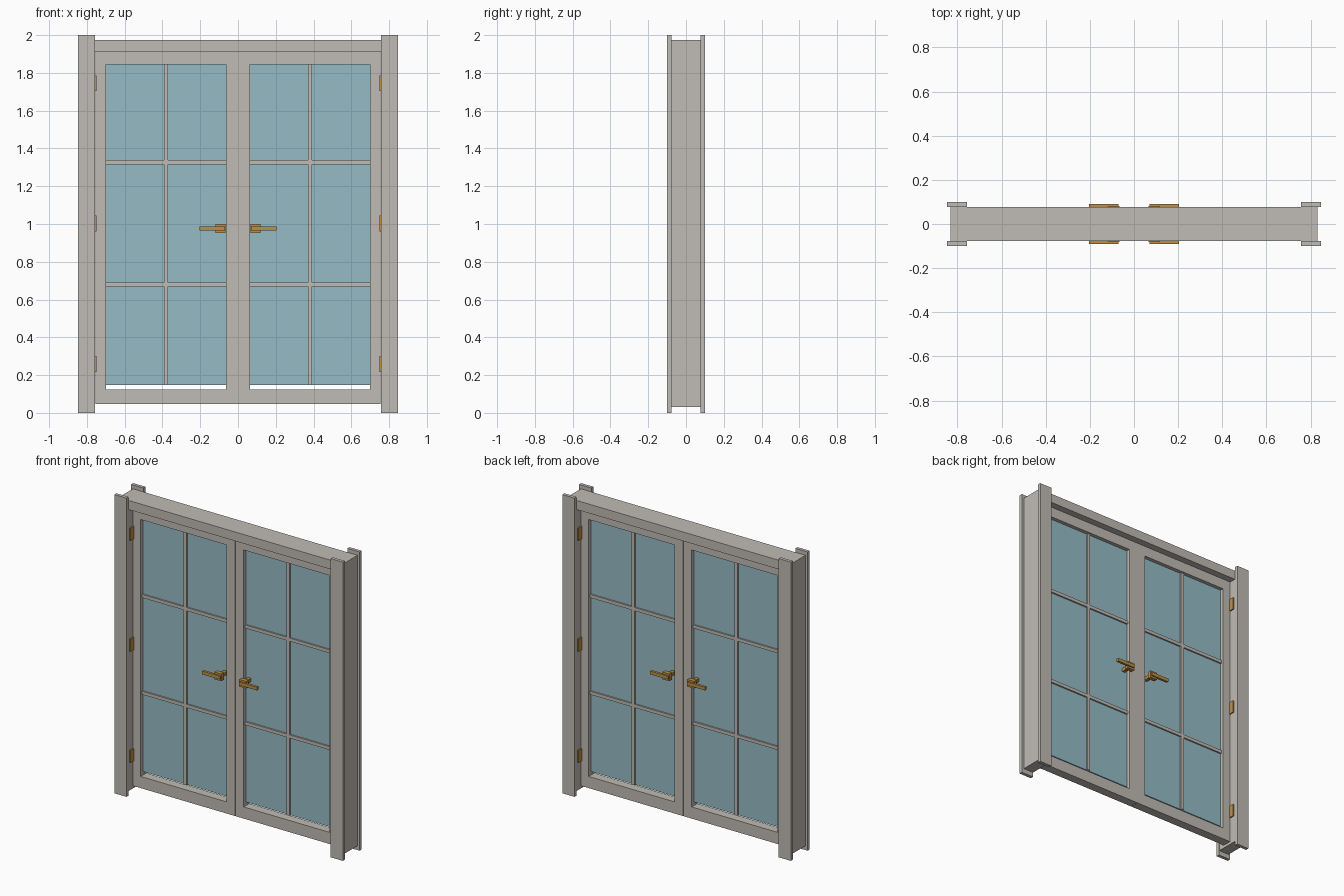
import bpy
import bmesh
from mathutils import Matrix, Vector

cube = bpy.data.objects.get("Cube")
if cube:
    bpy.data.objects.remove(cube, do_unlink=True)


def make_material(name, rgb):
    mat = bpy.data.materials.new(name)
    mat.use_nodes = True
    colour = (*rgb, 1.0)
    mat.diffuse_color = colour
    mat.node_tree.nodes["Principled BSDF"].inputs["Base Color"].default_value = colour
    return mat


stone_grey = make_material("warm grey paint", (0.53, 0.50, 0.46))
glass_blue = make_material("blue glass", (0.30, 0.50, 0.56))
brass = make_material("brass", (0.52, 0.28, 0.06))


def box(bm, xs, ys, zs):
    """Add a box spanning the given x, y and z ranges."""
    lo, hi = (Vector(c) for c in zip(*(sorted(r) for r in (xs, ys, zs))))
    matrix = Matrix.Translation((lo + hi) / 2) @ Matrix.Diagonal((*(hi - lo), 1))
    bmesh.ops.create_cube(bm, size=1, matrix=matrix)


def build(name, mat, boxes):
    """Make one object from a list of boxes."""
    bm = bmesh.new()
    for ranges in boxes:
        box(bm, *ranges)
    mesh = bpy.data.meshes.new(name)
    bm.to_mesh(mesh)
    bm.free()
    mesh.materials.append(mat)
    obj = bpy.data.objects.new(name, mesh)
    bpy.context.collection.objects.link(obj)
    return obj


# Main dimensions
jamb_in, jamb_out = 0.757, 0.832
frame_y = (-0.076, 0.076)
door_y = (-0.03, 0.03)
base_z, door_z, door_top, frame_top = 0.03, 0.047, 1.914, 1.975
stile_in, stile_out = 0.063, 0.70
rail_low, glass_low, rail_high = 0.125, 0.148, 1.845

# Header between the jambs
build("header", stone_grey, [((-jamb_in, jamb_in), frame_y, (door_top, frame_top))])

for side, s in (("left", 1), ("right", -1)):
    def span(a, b):
        return (s * a, s * b)

    # Side jamb and the tall trim boards on both of its faces
    build(side + "_jamb", stone_grey,
          [(span(jamb_in, jamb_out), frame_y, (base_z, frame_top))])
    for face, f in (("front", -1), ("back", 1)):
        build(f"{side}_{face}_trim", stone_grey,
              [(span(0.756, 0.846), (f * 0.078, f * 0.1), (0, 2))])

    # Door leaf: two stiles and two rails
    build(side + "_door_frame", stone_grey, [
        (span(0.001, stile_in), door_y, (door_z, door_top)),
        (span(stile_out, 0.755), door_y, (door_z, door_top)),
        (span(stile_in, stile_out), door_y, (door_z, rail_low)),
        (span(stile_in, stile_out), door_y, (rail_high, door_top)),
    ])

    # Glass pane, stopping just above the bottom rail
    build(side + "_glass", glass_blue,
          [(span(stile_in, stile_out), (-0.005, 0.005), (glass_low, rail_high))])

    # Glazing bars
    bars = [(span(0.37, 0.392), (-0.015, 0.015), (glass_low, rail_high))]
    for z in (0.679, 1.327):
        bars.append((span(stile_in, stile_out), (-0.015, 0.015), (z - 0.011, z + 0.011)))
    build(side + "_glazing_bars", stone_grey, bars)

    for face, f in (("front", -1), ("back", 1)):
        # Hinge plates on the jamb
        build(f"{side}_{face}_hinges", brass, [
            (span(0.749, 0.757), (f * 0.031, f * 0.065), (z - 0.042, z + 0.042))
            for z in (0.258, 1.003, 1.745)])

        # Handle: spindle, block and lever
        build(f"{side}_{face}_handle", brass, [
            (span(0.078, 0.1), (f * 0.005, f * 0.058), (0.965, 0.987)),
            (span(0.066, 0.118), (f * 0.055, f * 0.082), (0.952, 1.0)),
            (span(0.07, 0.203), (f * 0.074, f * 0.09), (0.965, 0.987)),
        ])
